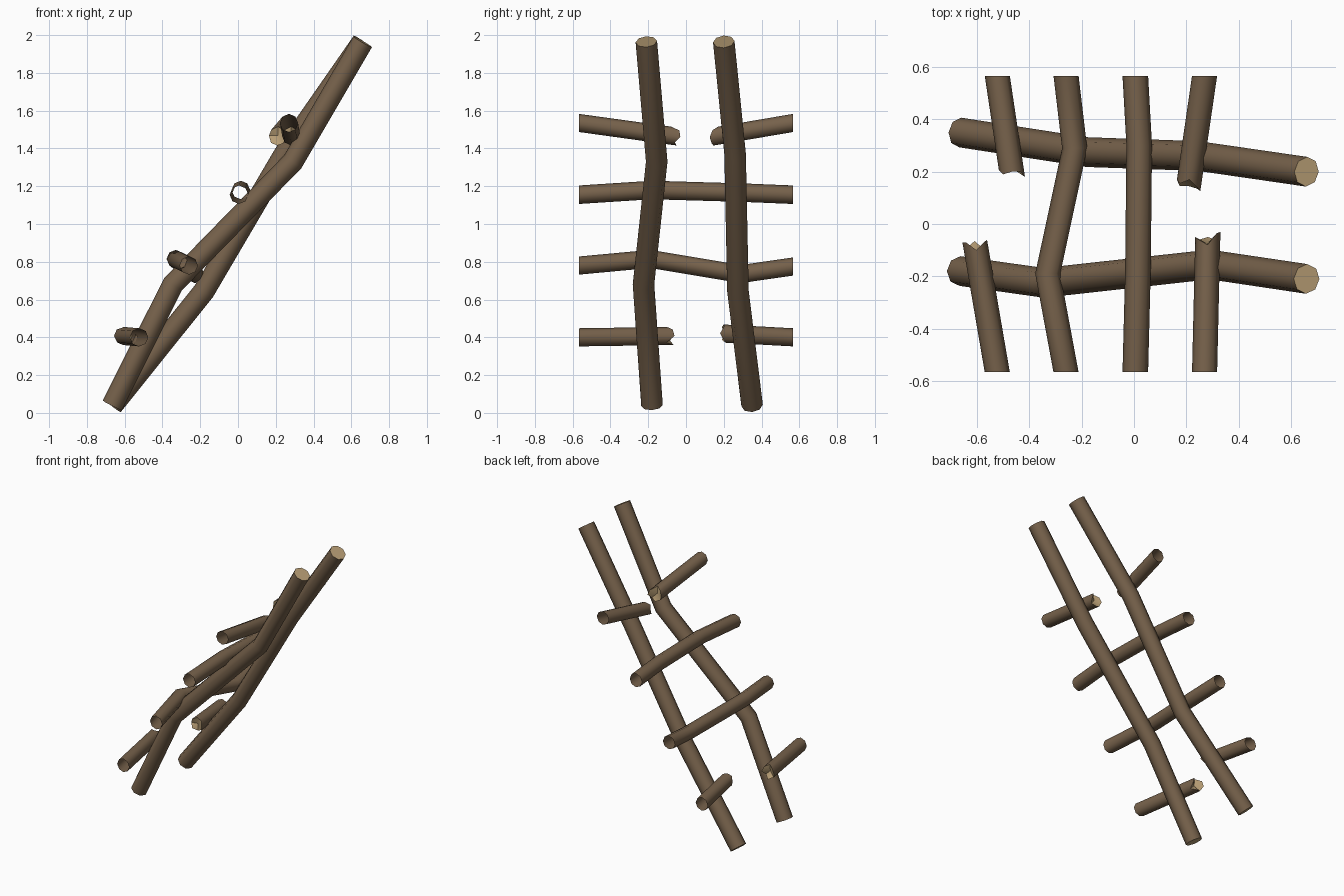
import bpy, bmesh, math
from mathutils import Vector

if "Cube" in bpy.data.objects:
    bpy.data.objects.remove(bpy.data.objects["Cube"])

SIDES = 8


def material(name, rgb):
    m = bpy.data.materials.new(name)
    m.diffuse_color = (*rgb, 1)
    m.use_nodes = True
    m.node_tree.nodes["Principled BSDF"].inputs["Base Color"].default_value = m.diffuse_color
    return m


BARK = material("bark brown", (0.181, 0.120, 0.070))
WOOD = material("cut wood tan", (0.47, 0.335, 0.175))


def finish(bm, name):
    bmesh.ops.recalc_face_normals(bm, faces=bm.faces)
    me = bpy.data.meshes.new(name)
    bm.to_mesh(me)
    bm.free()
    me.materials.append(BARK)
    me.materials.append(WOOD)
    ob = bpy.data.objects.new(name, me)
    bpy.context.collection.objects.link(ob)
    bpy.ops.object.select_all(action='DESELECT')
    ob.select_set(True)
    bpy.context.view_layer.objects.active = ob
    bpy.ops.object.shade_smooth_by_angle(angle=math.radians(50))


def ring(bm, c, u, v, r):
    return [bm.verts.new(c + r * (math.cos(a) * u + math.sin(a) * v))
            for a in (2 * math.pi * i / SIDES for i in range(SIDES))]


def bridge(bm, rings):
    for a, b in zip(rings, rings[1:]):
        for i in range(SIDES):
            j = (i + 1) % SIDES
            bm.faces.new((a[i], a[j], b[j], b[i]))


# Leaning pole: bent tube, square-cut ends with a bark rim around pale wood
def pole(name, pts, r):
    pts = [Vector(p) for p in pts]
    bm = bmesh.new()
    rings = []
    for i, p in enumerate(pts):
        t = Vector()
        if i > 0:
            t += (p - pts[i - 1]).normalized()
        if i < len(pts) - 1:
            t += (pts[i + 1] - p).normalized()
        t.normalize()
        u = t.cross(Vector((0, 1, 0))).normalized()
        rings.append(ring(bm, p, u, t.cross(u), r))
    bridge(bm, rings)
    for end in (rings[0], rings[-1]):
        cap = bm.faces.new(end)
        bmesh.ops.inset_individual(bm, faces=[cap], thickness=r * 0.2)
        cap.material_index = 1
    finish(bm, name)


# Rung: open tube cut along y; optional splintered last end
def rung(name, pts, r, jags=None):
    pts = [Vector(p) for p in pts]
    bm = bmesh.new()
    rings = [ring(bm, p, Vector((1, 0, 0)), Vector((0, 0, 1)), r) for p in pts]
    bridge(bm, rings)
    if jags:
        d = (pts[-1] - pts[-2]).normalized()
        for v, j in zip(rings[-1], jags):
            v.co += d * j
        # splintered pale core, slightly hollowed
        c = bm.verts.new(pts[-1] - d * 0.015)
        for i in range(SIDES):
            f = bm.faces.new((rings[-1][i], rings[-1][(i + 1) % SIDES], c))
            f.material_index = 1
    finish(bm, name)


# Two poles
pole("front_pole", [(-0.665, -0.18, 0.04), (-0.345, -0.225, 0.68),
                    (0.29, -0.155, 1.33), (0.66, -0.21, 1.965)], 0.057)
pole("back_pole", [(-0.665, 0.35, 0.04), (-0.18, 0.275, 0.645),
                   (0.246, 0.26, 1.37), (0.66, 0.20, 1.965)], 0.057)

# Whole rungs
E = 0.567
rung("lower_middle_rung", [(-0.26, -E, 0.78), (-0.33, -0.19, 0.815),
                           (-0.227, 0.29, 0.735), (-0.26, E, 0.775)], 0.048)
rung("upper_middle_rung", [(0.005, -E, 1.155), (0.015, -0.18, 1.18),
                           (0.02, 0.3, 1.166), (0.005, E, 1.155)], 0.049)

# Snapped rungs, front and back halves
rung("bottom_rung_front", [(-0.523, -E, 0.40), (-0.605, -0.09, 0.407)], 0.048,
     [.03, .02, -.01, .02, .02, 0, .025, -.012])
rung("bottom_rung_back", [(-0.523, E, 0.40), (-0.468, 0.2, 0.42)], 0.048,
     [.02, .0, .0, .01, -.005, .01, -.01, .0])
rung("top_rung_front", [(0.27, -E, 1.535), (0.282, -0.06, 1.465)], 0.048,
     [.03, .025, -.02, .0, .01, .0, .01, .0])
rung("top_rung_back", [(0.27, E, 1.535), (0.21, 0.155, 1.465)], 0.048,
     [.03, .015, -.015, .0, -.015, .01, .01, .02])
